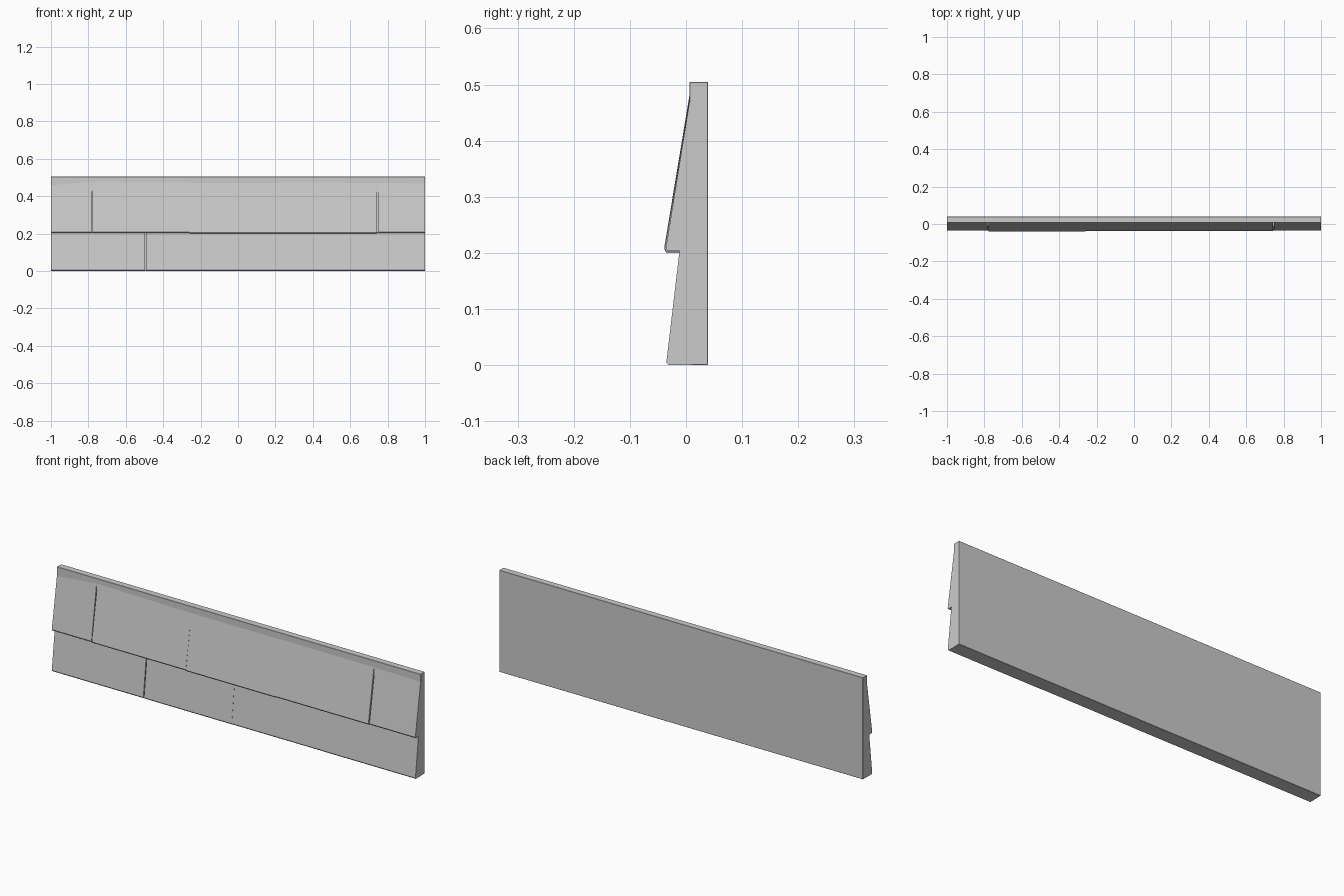
import bpy, bmesh

if "Cube" in bpy.data.objects:
    bpy.data.objects.remove(bpy.data.objects["Cube"])


def prism(name, profile_left, profile_right, x0, x1, bevel=0.0):
    """Solid between two (y, z) end profiles with equal point counts."""
    bm = bmesh.new()
    a = [bm.verts.new((x0, y, z)) for y, z in profile_left]
    b = [bm.verts.new((x1, y, z)) for y, z in profile_right]
    n = len(a)
    bm.faces.new(a)
    bm.faces.new(b[::-1])
    for i in range(n):
        j = (i + 1) % n
        bm.faces.new((a[i], b[i], b[j], a[j]))
    bmesh.ops.recalc_face_normals(bm, faces=bm.faces)
    mesh = bpy.data.meshes.new(name)
    bm.to_mesh(mesh)
    bm.free()
    ob = bpy.data.objects.new(name, mesh)
    bpy.context.collection.objects.link(ob)
    if bevel:
        mod = ob.modifiers.new("edge_bevel", "BEVEL")
        mod.width = bevel
        mod.segments = 1
    return ob


# flat wall sheet behind the boards
FACE = 0.006
sheet = [(FACE, 0), (0.039, 0), (0.039, 0.505), (FACE, 0.505)]
prism("backing_panel", sheet, sheet, -1, 1, 0.001)


# lower board: thick at the bottom, tucked under the upper row
def lower(front):
    return [(FACE + 0.004, 0), (front + 0.004, 0), (front, 0.005),
            (front + 0.024, 0.209), (FACE + 0.004, 0.209)]


# upper board: tapers until it dies into the sheet
def upper(front, low, top):
    return [(FACE + 0.004, low), (front + 0.003, low), (front, low + 0.005),
            (FACE, top), (FACE + 0.004, top)]


# lower row: x range, front edge depth, gap on the right
for i, (x0, x1, f) in enumerate([(-1, -0.497, -0.034), (-0.492, -0.01, -0.035),
                                 (-0.01, 0.49, -0.034), (0.49, 1, -0.035)]):
    prism(f"lower_board_{i + 1}", lower(f), lower(f), x0, x1)

# upper row: x range, front edge depth, bottom, top at each end
rows = [(-1, -0.782, -0.034, 0.203, 0.458, 0.480),
        (-0.777, -0.26, -0.039, 0.203, 0.480, 0.472),
        (-0.26, 0.23, -0.038, 0.200, 0.472, 0.472),
        (0.23, 0.743, -0.038, 0.202, 0.474, 0.471),
        (0.748, 1, -0.036, 0.203, 0.471, 0.468)]
for i, (x0, x1, f, low, t0, t1) in enumerate(rows):
    prism(f"upper_board_{i + 1}", upper(f, low, t0), upper(f, low, t1), x0, x1)
